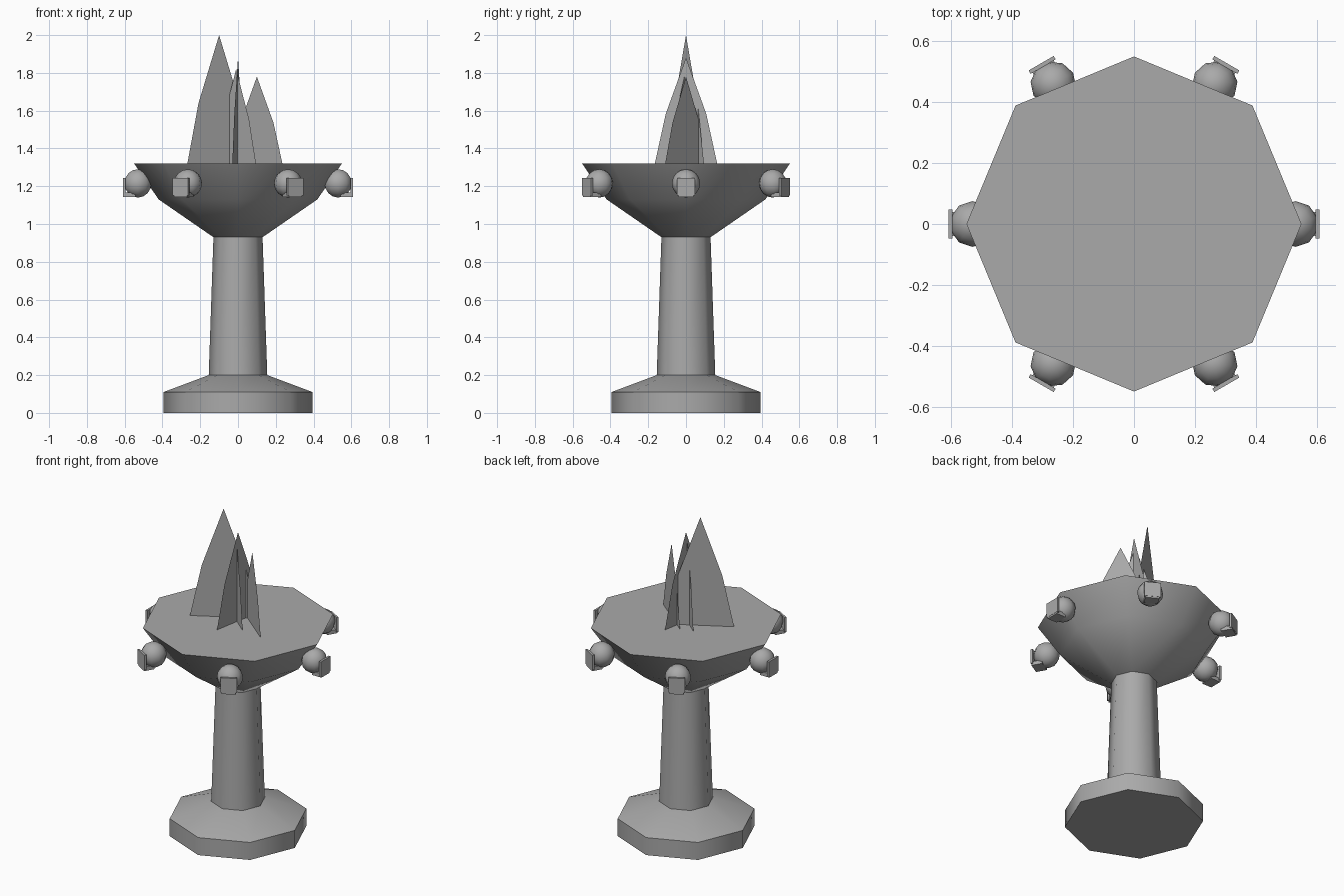
import bpy, bmesh
from math import cos, sin, pi, radians
from mathutils import Matrix, Vector

cube = bpy.data.objects.get("Cube")
if cube:
    bpy.data.objects.remove(cube)

# One plain stone grey for the whole model
stone = bpy.data.materials.new("stone_grey")
stone.use_nodes = True
GREY = (0.4, 0.4, 0.4, 1)
stone.diffuse_color = GREY
stone.node_tree.nodes["Principled BSDF"].inputs["Base Color"].default_value = GREY


def finish(name, bm, smooth=None):
    mesh = bpy.data.meshes.new(name)
    bm.to_mesh(mesh)
    bm.free()
    mesh.materials.append(stone)
    obj = bpy.data.objects.new(name, mesh)
    bpy.context.collection.objects.link(obj)
    if smooth:
        bpy.ops.object.select_all(action="DESELECT")
        obj.select_set(True)
        bpy.context.view_layer.objects.active = obj
        bpy.ops.object.shade_smooth_by_angle(angle=radians(smooth))
    return obj


def lathe(name, profile, sides=8):
    """Closed turned solid from (radius, height) pairs, bottom to top."""
    bm = bmesh.new()
    rings = [[bm.verts.new((r * cos(2 * pi * i / sides), r * sin(2 * pi * i / sides), z))
              for i in range(sides)] for r, z in profile]
    for low, high in zip(rings, rings[1:]):
        for i in range(sides):
            j = (i + 1) % sides
            bm.faces.new((low[i], low[j], high[j], high[i]))
    bm.faces.new(rings[0][::-1])
    bm.faces.new(rings[-1])
    return finish(name, bm, 50)


def flame(name, center_x, half, height):
    """Upright leaf-shaped sheet; half is the base half-width as an (x, y) vector."""
    bm = bmesh.new()
    side = Vector((half[0], half[1], 0))
    base = Vector((center_x, 0, RIM))
    outline = [(-1, 0), (1, 0), (0.65, 0.47), (0, 1), (-0.65, 0.47)]
    bm.faces.new([bm.verts.new(base + side * s + Vector((0, 0, height * t)))
                  for s, t in outline])
    return finish(name, bm)


def box(name, center, size, turn):
    bm = bmesh.new()
    bmesh.ops.create_cube(bm, size=1, matrix=turn @ Matrix.Translation(center)
                          @ Matrix.Diagonal((*size, 1)))
    return finish(name, bm)


# Octagonal stand and bowl
RIM = 1.32
lathe("foot", [(0.395, 0), (0.395, 0.11), (0.155, 0.2)])
lathe("column", [(0.155, 0.2), (0.13, 0.93)])
lathe("bowl", [(0.13, 0.93), (0.42, 1.13), (0.55, RIM)])

# Crossed flame sheets
flame("tall_flame", -0.1, (0.168, 0.095), 0.68)
flame("middle_flame", 0, (0.03, 0.165), 0.56)
flame("small_flame", -0.01, (0.105, -0.09), 0.5)
flame("short_flame", 0.1, (0.135, -0.11), 0.46)

# Six round ornaments with a face plate and a jaw slab
for k in range(6):
    turn = Matrix.Rotation(k * pi / 3, 4, "Z")
    bm = bmesh.new()
    bmesh.ops.create_uvsphere(bm, u_segments=10, v_segments=8, radius=0.075,
                              matrix=turn @ Matrix.Translation((0.53, 0, 1.215)))
    finish(f"ornament_ball_{k + 1}", bm, 60)
    box(f"ornament_plate_{k + 1}", (0.603, 0, 1.198), (0.013, 0.095, 0.092), turn)
    box(f"ornament_jaw_{k + 1}", (0.575, 0, 1.154), (0.066, 0.08, 0.024), turn)
